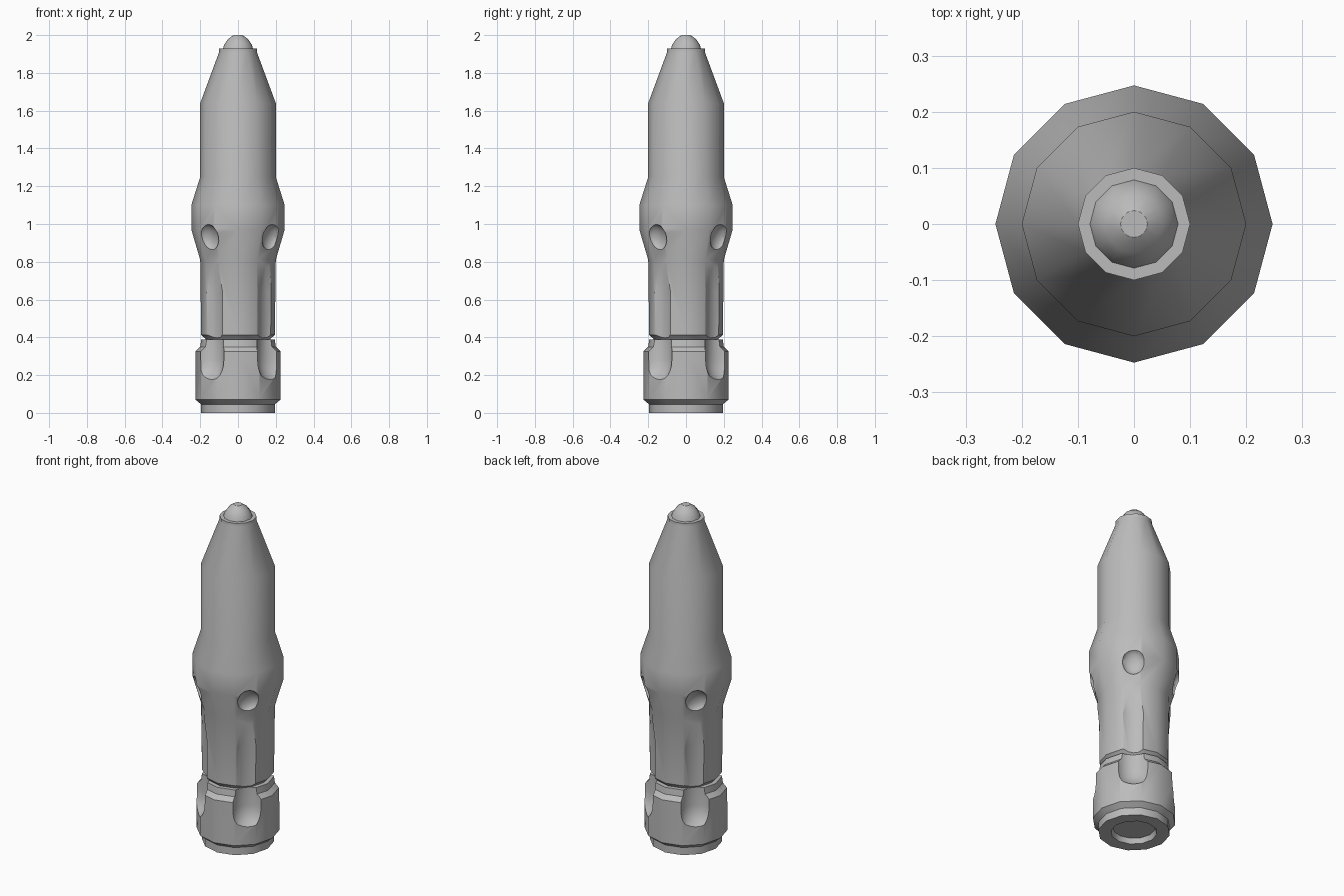
import bpy
import bmesh
import math
from mathutils import Matrix

if "Cube" in bpy.data.objects:
    bpy.data.objects.remove(bpy.data.objects["Cube"], do_unlink=True)

grey = bpy.data.materials.new("plain grey")
grey.use_nodes = True
colour = (0.5, 0.5, 0.5, 1)
grey.diffuse_color = colour
grey.node_tree.nodes["Principled BSDF"].inputs["Base Color"].default_value = colour

SIDES = 12
# The four cuts sit slightly off the diagonals
CUT_ANGLES = [math.radians(49 + 90 * i) for i in range(4)]


def make_object(name, bm):
    bmesh.ops.recalc_face_normals(bm, faces=bm.faces)
    mesh = bpy.data.meshes.new(name)
    bm.to_mesh(mesh)
    bm.free()
    mesh.materials.append(grey)
    obj = bpy.data.objects.new(name, mesh)
    bpy.context.collection.objects.link(obj)
    return obj


def loft(bm, rings, sides, turn=0.0):
    """Capped stack of rings, each given as (radius, height, distance from axis)."""
    loops = []
    for radius, z, out in rings:
        loop = []
        for i in range(sides):
            a = 2 * math.pi * i / sides
            x, y = out + radius * math.cos(a), radius * math.sin(a)
            loop.append(bm.verts.new(Matrix.Rotation(turn, 3, "Z") @
                                     Matrix.Translation((x, y, z)).translation))
        loops.append(loop)
    for low, high in zip(loops, loops[1:]):
        for i in range(sides):
            j = (i + 1) % sides
            bm.faces.new((low[i], low[j], high[j], high[i]))
    bm.faces.new(loops[0][::-1])
    bm.faces.new(loops[-1])


def lathe(name, profile):
    bm = bmesh.new()
    loft(bm, [(r, z, 0) for r, z in profile], SIDES)
    return make_object(name, bm)


def scoop_cutter(name, radius, steps):
    """Four upright scoops; steps give (height, innermost distance)."""
    bm = bmesh.new()
    for angle in CUT_ANGLES:
        loft(bm, [(radius, z, inner + radius) for z, inner in steps], 24, angle)
    return make_object(name, bm)


def dimple_cutter(name):
    bm = bmesh.new()
    for angle in CUT_ANGLES:
        place = (Matrix.Rotation(angle, 4, "Z") @ Matrix.Translation((0.236, 0, 0.93))
                 @ Matrix.Rotation(0.28, 4, "Y") @ Matrix.Diagonal((0.04, 0.063, 0.072, 1)))
        bmesh.ops.create_uvsphere(bm, u_segments=14, v_segments=10, radius=1, matrix=place)
    return make_object(name, bm)


def cut(obj, cutter):
    cutter.hide_render = True
    mod = obj.modifiers.new("cut", "BOOLEAN")
    mod.operation = "DIFFERENCE"
    mod.solver = "EXACT"
    mod.object = cutter
    bpy.context.view_layer.objects.active = obj
    bpy.ops.object.modifier_apply(modifier=mod.name)
    bpy.data.objects.remove(cutter, do_unlink=True)


# Base collar with a recessed underside and a neck
collar = lathe("base_collar", [
    (0.115, 0.03), (0.125, 0.0), (0.195, 0.0), (0.195, 0.045), (0.225, 0.07),
    (0.225, 0.325), (0.2, 0.35), (0.195, 0.388), (0.16, 0.388)])
cut(collar, scoop_cutter("collar_scoops", 0.1, [
    (0.17, 0.225), (0.2, 0.192), (0.24, 0.172), (0.28, 0.165), (0.45, 0.165)]))

# Main body with waist bulge and tapering nose
body = lathe("main_body", [
    (0.165, 0.38), (0.175, 0.395), (0.195, 0.413), (0.2, 0.81), (0.247, 0.97), (0.247, 1.1),
    (0.2, 1.25), (0.2, 1.64), (0.1, 1.91), (0.1, 1.93), (0.08, 1.93)])
cut(body, scoop_cutter("body_channels", 0.11, [
    (0.35, 0.172), (0.64, 0.172), (0.83, 0.2)]))
cut(body, dimple_cutter("bulge_dimples"))

# Rounded tip
tip = lathe("nose_tip", [(0.08, 1.925), (0.073, 1.95), (0.052, 1.98), (0.024, 2.0)])

for obj in (collar, body, tip):
    bpy.ops.object.select_all(action="DESELECT")
    obj.select_set(True)
    bpy.context.view_layer.objects.active = obj
    bpy.ops.object.shade_smooth_by_angle(angle=math.radians(31))
